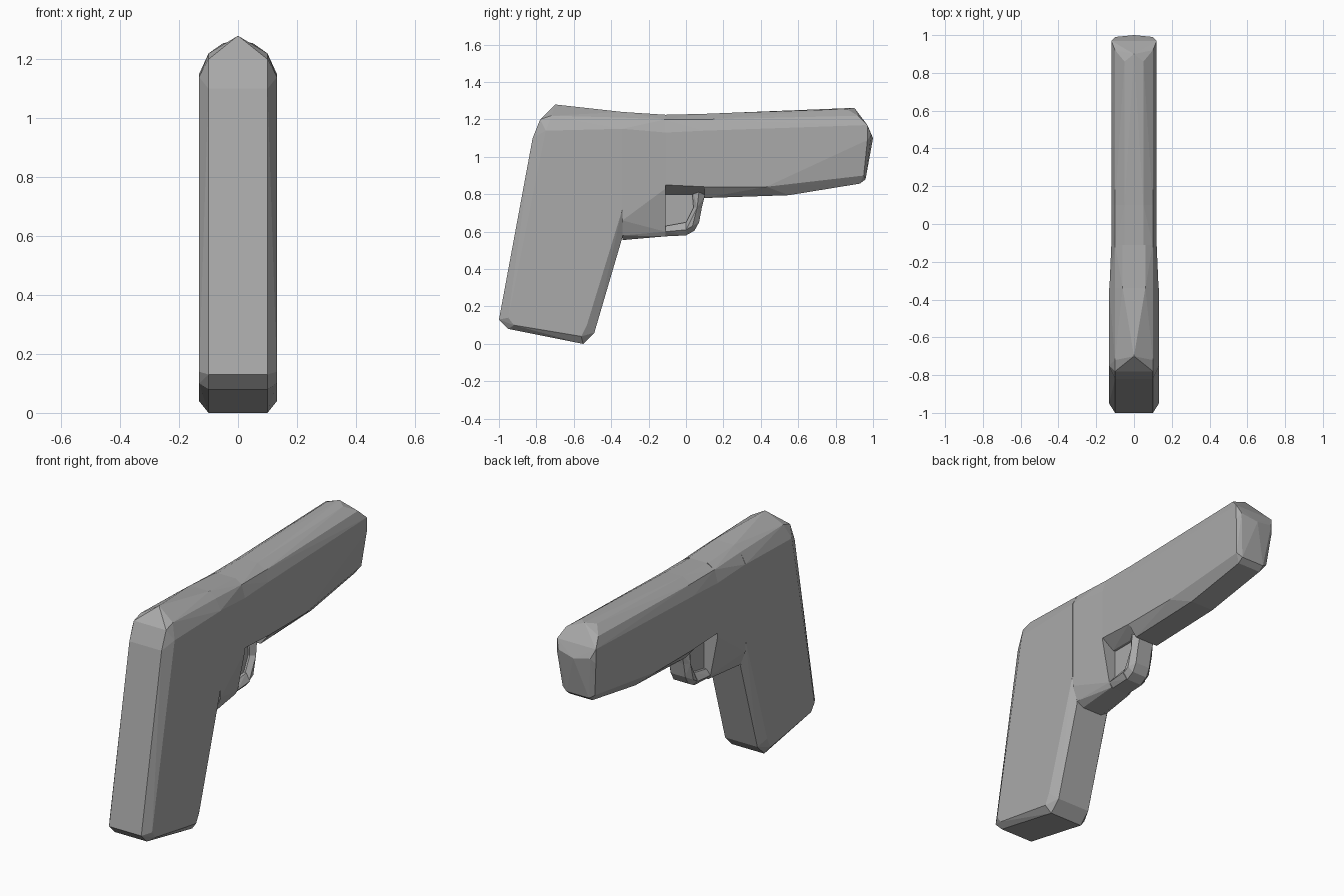
import bpy
import bmesh

default_cube = bpy.data.objects.get("Cube")
if default_cube:
    bpy.data.objects.remove(default_cube, do_unlink=True)


def make_material(name, colour):
    material = bpy.data.materials.new(name)
    material.use_nodes = True
    material.diffuse_color = colour
    shader = next(n for n in material.node_tree.nodes if n.type == 'BSDF_PRINCIPLED')
    shader.inputs["Base Color"].default_value = colour
    shader.inputs["Roughness"].default_value = 0.6
    return material


grey = make_material("plain grey", (0.4, 0.4, 0.4, 1))


def faceted_block(name, *rings):
    """Convex block from side outlines (y, z), each placed at +/- its half width."""
    bm = bmesh.new()
    for half_width, outline in rings:
        for side in ((-1, 1) if half_width else (0,)):
            for y, z in outline:
                bm.verts.new((side * half_width, y, z))
    hull = bmesh.ops.convex_hull(bm, input=bm.verts[:])
    loose = {v for v in hull["geom_interior"] + hull["geom_unused"]
             if isinstance(v, bmesh.types.BMVert)}
    bmesh.ops.delete(bm, geom=list(loose), context='VERTS')
    bmesh.ops.dissolve_limit(bm, angle_limit=0.01, verts=bm.verts[:], edges=bm.edges[:])
    bmesh.ops.recalc_face_normals(bm, faces=bm.faces[:])
    mesh = bpy.data.meshes.new(name)
    bm.to_mesh(mesh)
    bm.free()
    mesh.materials.append(grey)
    block = bpy.data.objects.new(name, mesh)
    bpy.context.scene.collection.objects.link(block)
    return block


# Planes where neighbouring blocks meet
REAR, MIDDLE, FRONT = -0.34, -0.11, 0.1

# Slanted handle with the ridged rear of the body
faceted_block(
    "handle",
    (0, [(-0.7, 1.28)]),
    (0.06, [(REAR, 1.24)]),
    (0.1, [(-0.78, 1.2), (-0.82, 1.1), (-1, 0.13), (-0.95, 0.08), (-0.55, 0),
           (-0.49, 0.06), (REAR, 0.57), (REAR, 1.21), (-0.72, 1.22)]),
    (0.132, [(-0.75, 1.14), (-0.95, 0.14), (-0.92, 0.1), (-0.56, 0.04),
             (-0.53, 0.1), (REAR, 0.72), (REAR, 1.15)]),
)

# Body between the handle and the guard
faceted_block(
    "middle_body",
    (0.06, [(REAR, 1.24), (MIDDLE, 1.225), (REAR, 0.555), (MIDDLE, 0.575)]),
    (0.1, [(REAR, 1.21), (MIDDLE, 1.2), (REAR, 0.58)]),
    (0.13, [(REAR, 1.15), (REAR, 0.66)]),
    (0.12, [(MIDDLE, 1.13), (MIDDLE, 0.83)]),
    (0.075, [(MIDDLE, 0.6)]),
)

# Body above the guard
faceted_block(
    "front_body",
    (0.05, [(MIDDLE, 1.225), (FRONT, 1.23), (MIDDLE, 0.8), (FRONT, 0.8)]),
    (0.1, [(MIDDLE, 1.2), (FRONT, 1.2)]),
    (0.12, [(MIDDLE, 1.13), (FRONT, 1.14), (MIDDLE, 0.85), (FRONT, 0.84)]),
)

# Long tapered front
faceted_block(
    "barrel",
    (0, [(0.9, 1.262), (1, 1.1)]),
    (0.05, [(FRONT, 1.23), (0.86, 1.255)]),
    (0.07, [(FRONT, 0.78), (0.55, 0.795), (0.93, 0.857), (0.96, 0.88)]),
    (0.1, [(FRONT, 1.2), (0.92, 1.22), (0.95, 0.9), (0.99, 1.12)]),
    (0.12, [(FRONT, 1.14), (0.97, 1.17), (0.97, 1.09), (0.43, 0.84), (FRONT, 0.84)]),
)

# Curved guard: lower bar, rounded corner and front post
faceted_block(
    "guard_bar",
    (0.05, [(MIDDLE, 0.575), (0, 0.58), (0, 0.65), (MIDDLE, 0.63)]),
    (0.075, [(MIDDLE, 0.6), (0, 0.61)]),
)
faceted_block(
    "guard_corner",
    (0.045, [(0, 0.58), (0.045, 0.605), (0.07, 0.65), (0.085, 0.73), (0.04, 0.73), (0, 0.65)]),
    (0.07, [(0, 0.61), (0.035, 0.63), (0.06, 0.73)]),
)
faceted_block(
    "guard_post",
    (0.045, [(0.085, 0.73), (FRONT, 0.79), (FRONT, 0.84), (0.03, 0.84), (0.04, 0.73)]),
    (0.07, [(0.06, 0.73), (0.07, 0.82)]),
)

# Recessed filling inside the guard
faceted_block(
    "guard_filling",
    (0.035, [(MIDDLE, 0.6), (0.03, 0.62), (0.05, 0.82), (MIDDLE, 0.82)]),
)
